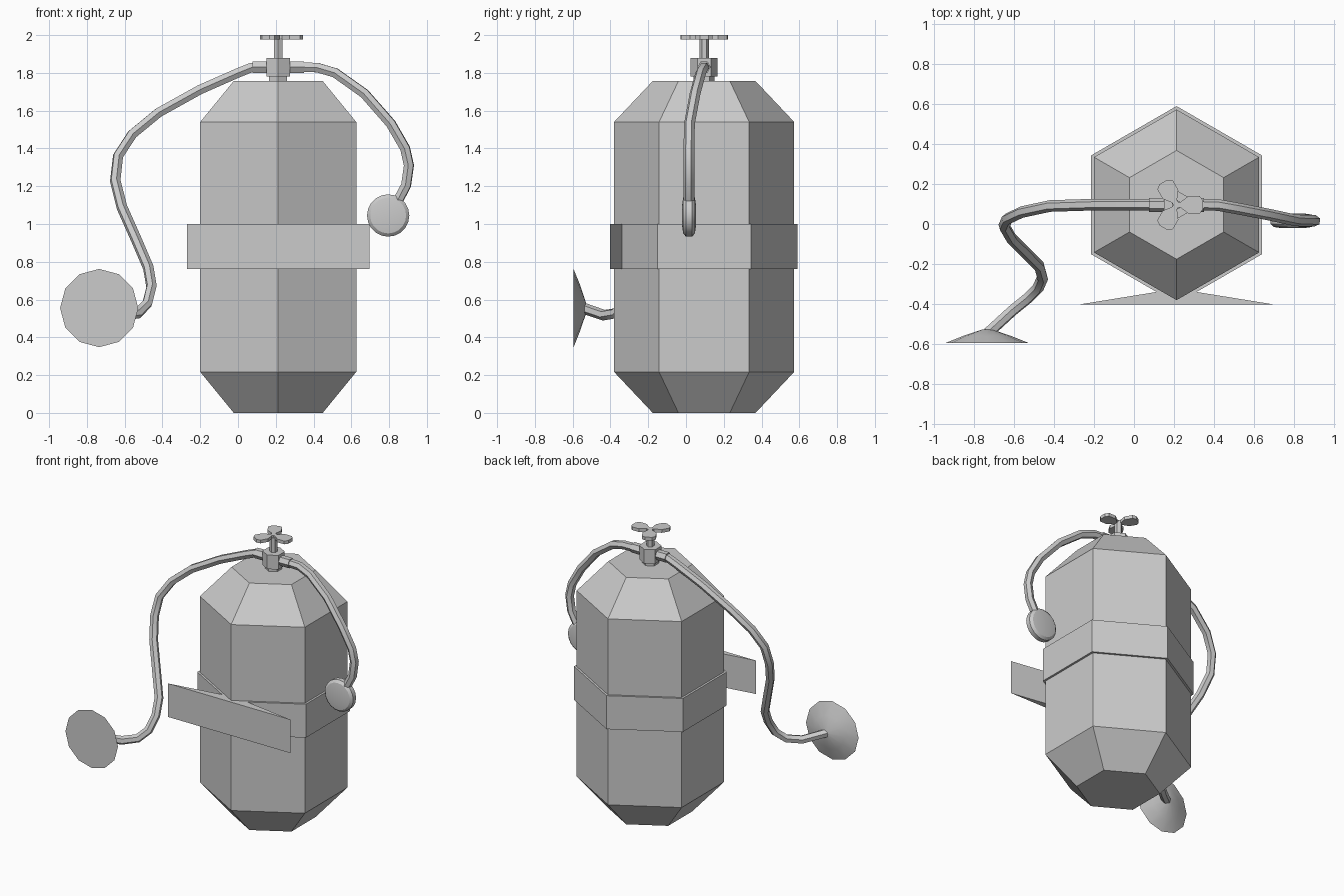
import bpy, bmesh
from math import pi, sin, cos, radians
from mathutils import Matrix, Vector

cube = bpy.data.objects.get("Cube")
if cube:
    bpy.data.objects.remove(cube, do_unlink=True)

grey = bpy.data.materials.new("plain_grey")
grey.use_nodes = True
COLOUR = (0.6, 0.6, 0.6, 1)
grey.diffuse_color = COLOUR
grey.node_tree.nodes["Principled BSDF"].inputs["Base Color"].default_value = COLOUR

AXIS = Vector((0.213, 0.096, 0))   # centre line of the tank


def finish(obj):
    """Give the part its material and shading."""
    obj.data.materials.clear()
    obj.data.materials.append(grey)
    bpy.ops.object.select_all(action='DESELECT')
    obj.select_set(True)
    bpy.context.view_layer.objects.active = obj
    bpy.ops.object.shade_smooth_by_angle(angle=radians(32))
    return obj


def to_object(name, bm, matrix):
    bmesh.ops.recalc_face_normals(bm, faces=bm.faces)
    bm.transform(matrix)
    mesh = bpy.data.meshes.new(name)
    bm.to_mesh(mesh)
    bm.free()
    obj = bpy.data.objects.new(name, mesh)
    bpy.context.collection.objects.link(obj)
    return finish(obj)


def lathe(name, profile, sides, centre, turn=None, start=pi / 2):
    """Closed solid from (radius, height) rings around local z."""
    bm = bmesh.new()
    rings = []
    for r, h in profile:
        angles = [start + 2 * pi * i / sides for i in range(sides)]
        rings.append([bm.verts.new((r * cos(a), r * sin(a), h)) for a in angles])
    for low, high in zip(rings, rings[1:]):
        for i in range(sides):
            j = (i + 1) % sides
            bm.faces.new((low[i], low[j], high[j], high[i]))
    bm.faces.new(rings[0][::-1])
    bm.faces.new(rings[-1])
    return to_object(name, bm, Matrix.Translation(centre) @ (turn or Matrix()))


def prism(name, outline, low, high, turn=0):
    """Upright solid from a flat outline around the tank axis."""
    bm = bmesh.new()
    face = bm.faces.new([bm.verts.new((x, y, low)) for x, y in outline])
    top = bmesh.ops.extrude_face_region(bm, geom=[face])["geom"]
    for v in top:
        if isinstance(v, bmesh.types.BMVert):
            v.co.z = high
    return to_object(name, bm, Matrix.Translation(AXIS) @ Matrix.Rotation(turn, 4, 'Z'))


def hose(name, points, radius=0.029):
    """Six-sided tube along a path."""
    curve = bpy.data.curves.new(name, 'CURVE')
    curve.dimensions = '3D'
    curve.bevel_depth = radius
    curve.bevel_resolution = 1
    curve.use_fill_caps = True
    path = curve.splines.new('POLY')
    path.points.add(len(points) - 1)
    for p, co in zip(path.points, points):
        p.co = (*co, 1)
    obj = bpy.data.objects.new(name, curve)
    bpy.context.collection.objects.link(obj)
    bpy.ops.object.select_all(action='DESELECT')
    obj.select_set(True)
    bpy.context.view_layer.objects.active = obj
    bpy.ops.object.convert(target='MESH')
    return finish(bpy.context.view_layer.objects.active)


# Tank with tapered ends
lathe("tank", [(0.272, 0), (0.477, 0.217), (0.477, 1.54), (0.272, 1.757)], 6, AXIS)

# Strap around the tank, drawn out to a wide flat plate at the front
half = [(0.428, 0.247), (0.428, -0.247), (0.1, -0.436), (0.483, -0.498)]
mirrored = [(-x, y) for x, y in reversed(half)]
prism("strap", [(0, 0.494)] + half + mirrored, 0.762, 1.0)

# Valve
lathe("valve_neck", [(0.055, 1.75), (0.055, 1.79)], 6, AXIS)
lathe("valve_block", [(0.072, 1.78), (0.072, 1.88)], 6, AXIS)
lathe("valve_stem", [(0.025, 1.87), (0.025, 1.985)], 6, AXIS)

# Three-bladed valve handle
edge = [(0, 0.014), (0.02, 0.014), (0.06, 0.045), (0.115, 0.045), (0.132, 0.022)]
blade = edge + [(x, -y) for x, y in reversed(edge)]
for i in range(3):
    prism(f"handle_blade_{i + 1}", blade, 1.977, 2.0, i * 2 * pi / 3)

# Hose fittings on both sides of the valve block
along_x = Matrix.Rotation(pi / 2, 4, 'Y')
for side, name in ((-1, "right"), (1, "left")):
    lathe(name + "_fitting", [(0.035, -0.04), (0.035, 0.04)], 6,
          AXIS + Vector((side * 0.097, 0, 1.831)), along_x)

# Long hose to the mouthpiece
hose("mouthpiece_hose", [
    (0.12, 0.097, 1.831), (0.07, 0.097, 1.828), (0, 0.097, 1.8), (-0.2, 0.097, 1.712),
    (-0.42, 0.09, 1.59), (-0.56, 0.06, 1.475), (-0.635, 0.025, 1.36),
    (-0.65, -0.01, 1.23), (-0.615, -0.07, 1.09), (-0.535, -0.15, 0.91),
    (-0.475, -0.21, 0.77), (-0.458, -0.27, 0.67), (-0.48, -0.32, 0.58),
    (-0.53, -0.37, 0.528), (-0.61, -0.435, 0.517), (-0.73, -0.545, 0.555)])

# Short hose to the gauge
hose("gauge_hose", [
    (0.31, 0.097, 1.831), (0.42, 0.095, 1.828), (0.515, 0.078, 1.8),
    (0.67, 0.048, 1.69), (0.81, 0.018, 1.53), (0.885, 0.016, 1.4),
    (0.905, 0.016, 1.31), (0.89, 0.016, 1.205), (0.84, 0.016, 1.11)])

# Shallow cone mouthpiece, flat side forward
to_back = Matrix.Rotation(-pi / 2, 4, 'X')
lathe("mouthpiece", [(0.207, 0), (0.12, 0.035), (0.022, 0.068)], 12,
      Vector((-0.735, -0.595, 0.555)), to_back)

# Round gauge with softened rims
lathe("gauge", [(0.06, -0.036), (0.095, -0.031), (0.112, -0.016),
                (0.112, 0.016), (0.095, 0.031), (0.06, 0.036)], 20,
      Vector((0.795, 0.016, 1.045)), to_back)
